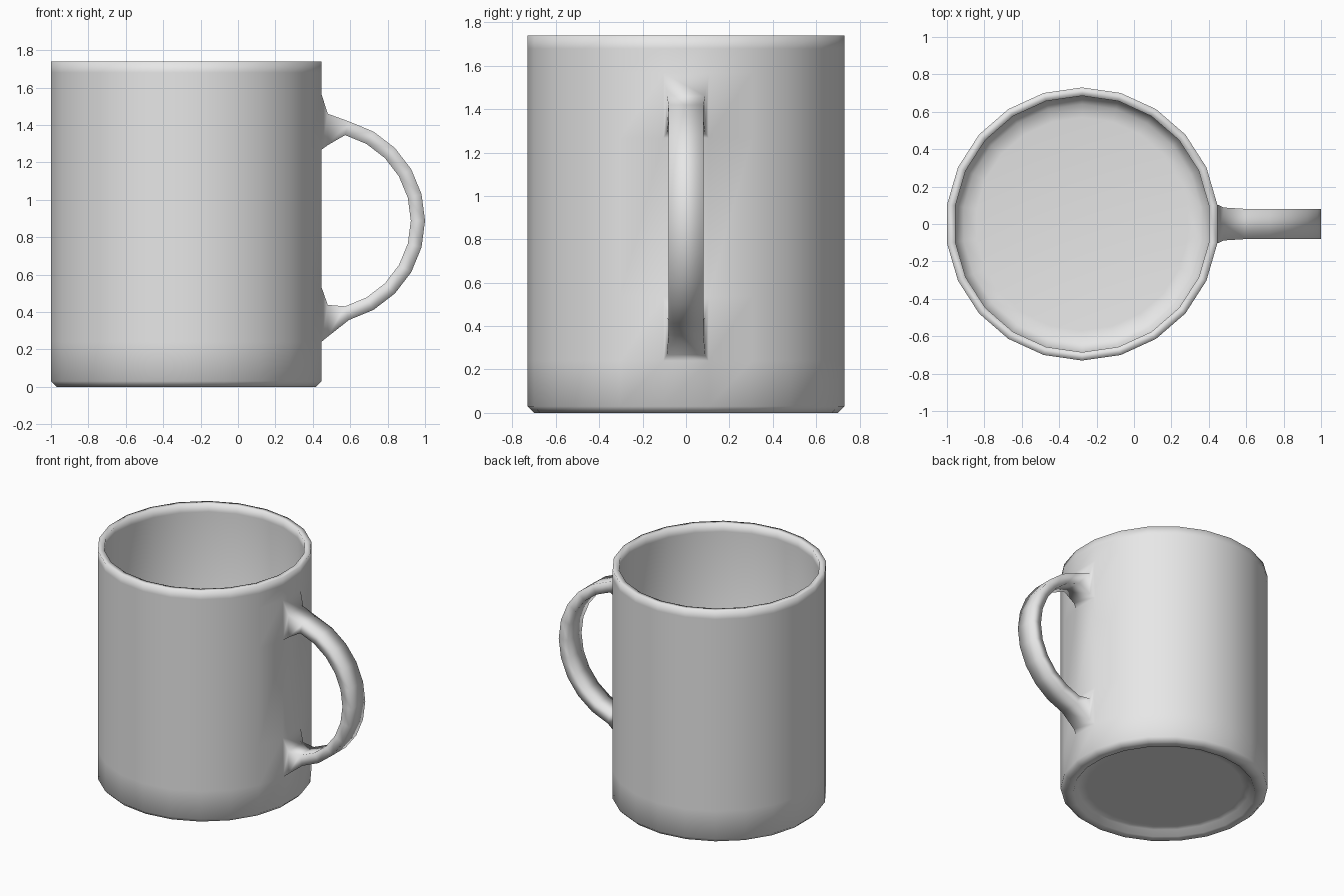
import bpy, bmesh, math

old = bpy.data.objects.get("Cube")
if old:
    bpy.data.objects.remove(old, do_unlink=True)

glaze = bpy.data.materials.new("light_grey_glaze")
glaze.use_nodes = True
glaze.diffuse_color = (0.8, 0.8, 0.8, 1)
glaze.node_tree.nodes["Principled BSDF"].inputs["Base Color"].default_value = (0.8, 0.8, 0.8, 1)

SIDES = 22
CENTRE_X = -0.277
bm = bmesh.new()

# Mug wall profile (radius, height): underside, outer wall, rim, inside, floor
profile = [(0.55, 0.04), (0.61, 0.04), (0.64, 0.0), (0.70, 0.0), (0.73, 0.03),
           (0.73, 0.24), (0.73, 0.535), (0.73, 1.267), (0.73, 1.567),
           (0.73, 1.68), (0.73, 1.74), (0.685, 1.74), (0.685, 1.68),
           (0.685, 0.14), (0.64, 0.09), (0.57, 0.08)]
LOW_JOINT, HIGH_JOINT = 5, 7   # profile spans opened for the handle


def ring(radius, z):
    angles = [(k - 0.5) * math.tau / SIDES for k in range(SIDES)]
    return [bm.verts.new((CENTRE_X + radius * math.cos(a), radius * math.sin(a), z))
            for a in angles]


rings = [ring(r, z) for r, z in profile]
for i in range(len(rings) - 1):
    lower, upper = rings[i], rings[i + 1]
    for k in range(SIDES):
        if k == 0 and i in (LOW_JOINT, HIGH_JOINT):
            continue
        n = (k + 1) % SIDES
        bm.faces.new((lower[k], lower[n], upper[n], upper[k]))
bm.faces.new(rings[0])
bm.faces.new(rings[-1])


# Handle: rectangular sections swept round an arc, flaring into the wall
def section(outer, inner, half_width):
    (xo, zo), (xi, zi) = outer, inner
    corners = [(xo, -half_width, zo), (xo, half_width, zo),
               (xi, half_width, zi), (xi, -half_width, zi)]
    return [bm.verts.new(c) for c in corners]


def wall_opening(outer_ring, inner_ring):
    return [outer_ring[0], outer_ring[1], inner_ring[1], inner_ring[0]]


def on_arc(radius, degrees):
    a = math.radians(degrees)
    return 0.45 + radius * math.cos(a), 0.888 + radius * math.sin(a)


sections = [wall_opening(rings[HIGH_JOINT + 1], rings[HIGH_JOINT]),
            section((0.48, 1.46), (0.48, 1.292), 0.088)]
for degrees in range(75, -76, -15):
    sections.append(section(on_arc(0.55, degrees), on_arc(0.474, degrees), 0.081))
sections += [section((0.48, 0.268), (0.48, 0.438), 0.088),
             wall_opening(rings[LOW_JOINT], rings[LOW_JOINT + 1])]
for a, b in zip(sections, sections[1:]):
    for k in range(4):
        n = (k + 1) % 4
        bm.faces.new((a[k], a[n], b[n], b[k]))

bmesh.ops.recalc_face_normals(bm, faces=bm.faces[:])
for face in bm.faces:
    face.smooth = True

mesh = bpy.data.meshes.new("mug")
bm.to_mesh(mesh)
bm.free()
mesh.materials.append(glaze)
mug = bpy.data.objects.new("mug", mesh)
bpy.context.collection.objects.link(mug)
